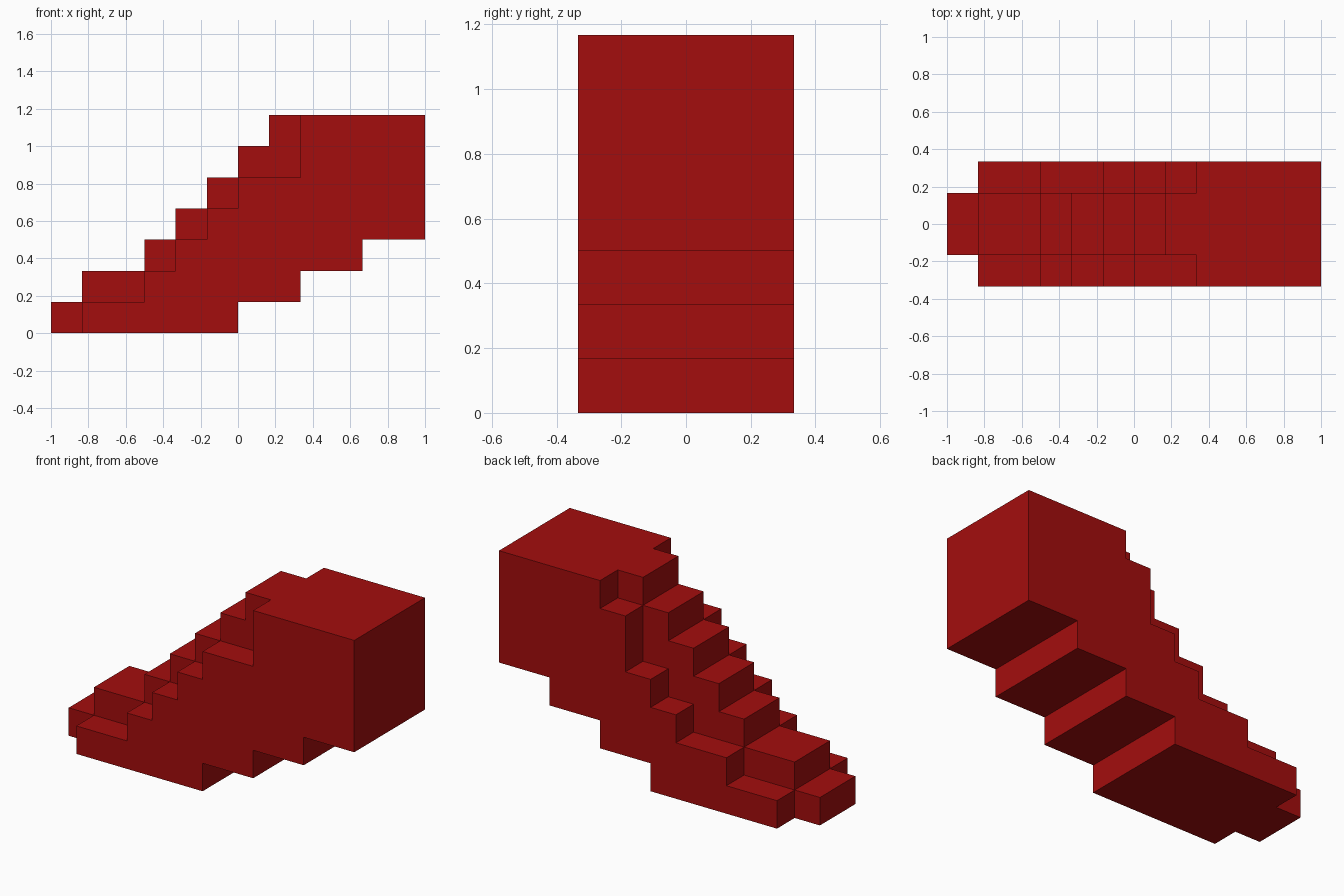
import bpy, bmesh
from mathutils import Vector

if "Cube" in bpy.data.objects:
    bpy.data.objects.remove(bpy.data.objects["Cube"], do_unlink=True)

U = 1 / 6  # size of one stair block

red = bpy.data.materials.new("deep_red")
red.use_nodes = True
red.diffuse_color = (0.37, 0.004, 0.004, 1)
red.node_tree.nodes["Principled BSDF"].inputs["Base Color"].default_value = red.diffuse_color

# Each flight: blocks across y, then (start x, tread height) steps
FLIGHTS = [
    ((-2,), [(-5, 1), (-3, 2), (-2, 3), (-1, 4), (0, 5), (2, 7)]),                # front flight
    ((-1, 0), [(-6, 1), (-5, 2), (-3, 3), (-2, 4), (-1, 5), (0, 6), (1, 7)]),     # middle flight
    ((1,), [(-5, 1), (-3, 2), (-1, 3), (0, 4), (1, 6), (2, 7)]),                  # back flight
]
UNDERSIDE = [(-6, 0), (0, 1), (2, 2), (4, 3)]


def height_at(steps, x):
    """Height of the last step that starts at or before x."""
    return [z for start, z in steps if start <= x][-1]


# Fill the space between underside and treads with blocks
blocks = set()
for rows, treads in FLIGHTS:
    for y in rows:
        for x in range(treads[0][0], 6):
            for z in range(height_at(UNDERSIDE, x), height_at(treads, x)):
                blocks.add((x, y, z))

# Keep only the outer skin of the blocks
bm = bmesh.new()
for block in blocks:
    for axis in range(3):
        for side in (0, 1):
            step = [0, 0, 0]
            step[axis] = 2 * side - 1
            if tuple(b + s for b, s in zip(block, step)) in blocks:
                continue
            corners = []
            for a, b in ((0, 0), (1, 0), (1, 1), (0, 1)):
                p = Vector(block)
                p[axis] += side
                p[(axis + 1) % 3] += a
                p[(axis + 2) % 3] += b
                corners.append(bm.verts.new(p * U))
            bm.faces.new(corners if side else corners[::-1])

# Weld the skin and merge flat areas into clean faces
bmesh.ops.remove_doubles(bm, verts=bm.verts[:], dist=0.001)
bmesh.ops.dissolve_limit(bm, angle_limit=0.02, verts=bm.verts[:], edges=bm.edges[:])
mesh = bpy.data.meshes.new("staircase")
bm.to_mesh(mesh)
bm.free()
mesh.materials.append(red)
bpy.context.collection.objects.link(bpy.data.objects.new("staircase", mesh))
